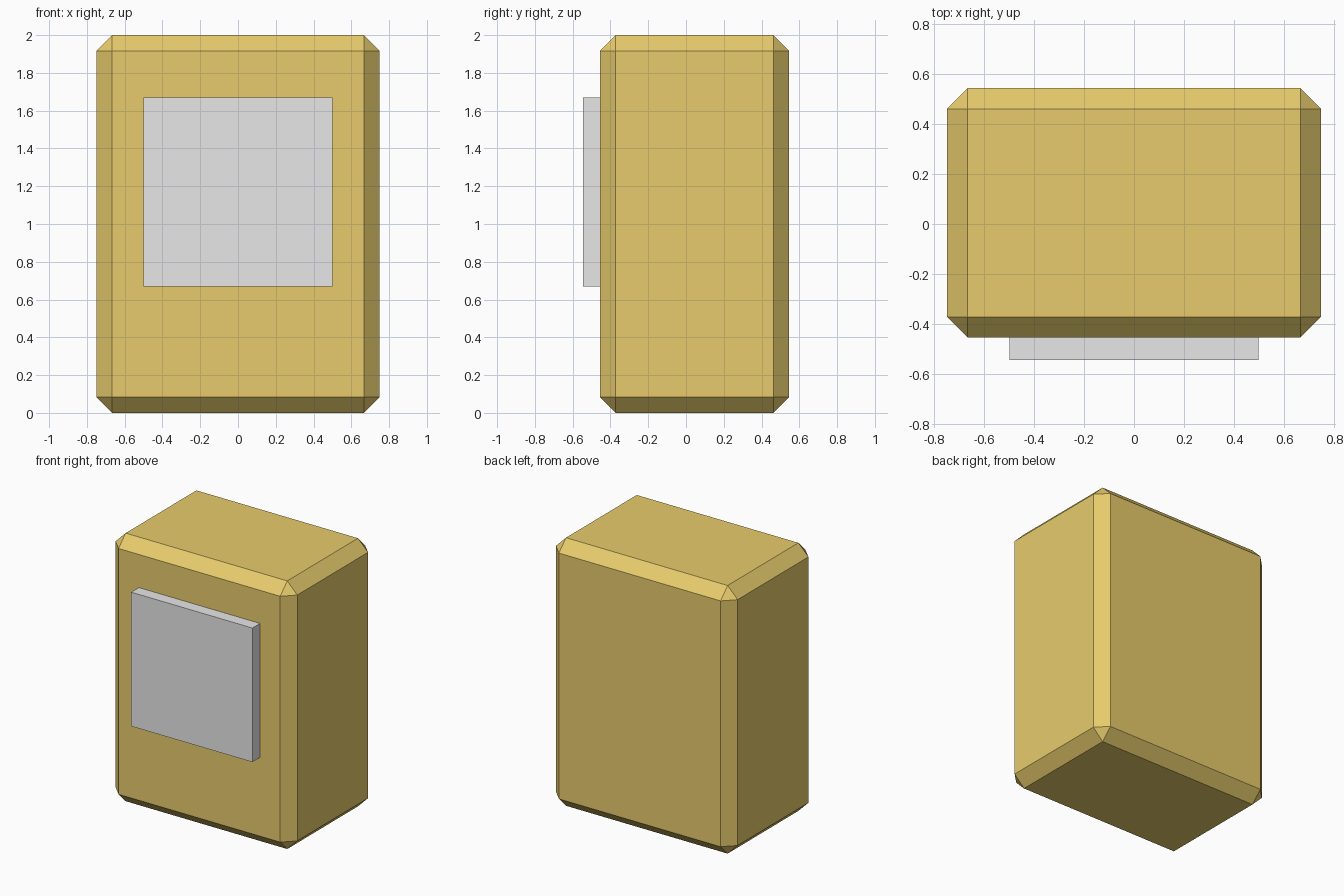
import bpy
import bmesh

if "Cube" in bpy.data.objects:
    bpy.data.objects.remove(bpy.data.objects["Cube"])


def material(name, rgb):
    mat = bpy.data.materials.new(name)
    mat.diffuse_color = (*rgb, 1.0)
    mat.use_nodes = True
    mat.node_tree.nodes["Principled BSDF"].inputs["Base Color"].default_value = mat.diffuse_color
    return mat


def box(name, low, high, mat, chamfer=0.0):
    """Flat-shaded box between two corners, with optional chamfered edges."""
    bm = bmesh.new()
    bmesh.ops.create_cube(bm, size=1.0)
    for v in bm.verts:
        v.co = [l + (c + 0.5) * (h - l) for c, l, h in zip(v.co, low, high)]
    if chamfer:
        bmesh.ops.bevel(bm, geom=bm.edges[:], offset=chamfer,
                        offset_type='OFFSET', segments=1, affect='EDGES')
    mesh = bpy.data.meshes.new(name)
    bm.to_mesh(mesh)
    bm.free()
    mesh.materials.append(mat)
    obj = bpy.data.objects.new(name, mesh)
    bpy.context.collection.objects.link(obj)
    return obj


gold = material("gold", (0.80, 0.60, 0.15))
light_grey = material("light_grey", (0.80, 0.80, 0.80))

# Chamfered main block
box("body", (-0.75, -0.455, 0.0), (0.75, 0.545, 2.0), gold, chamfer=0.083)

# Square plate on the front, slightly sunk into the body
box("front_panel", (-0.5, -0.545, 0.67), (0.5, -0.44, 1.67), light_grey)
